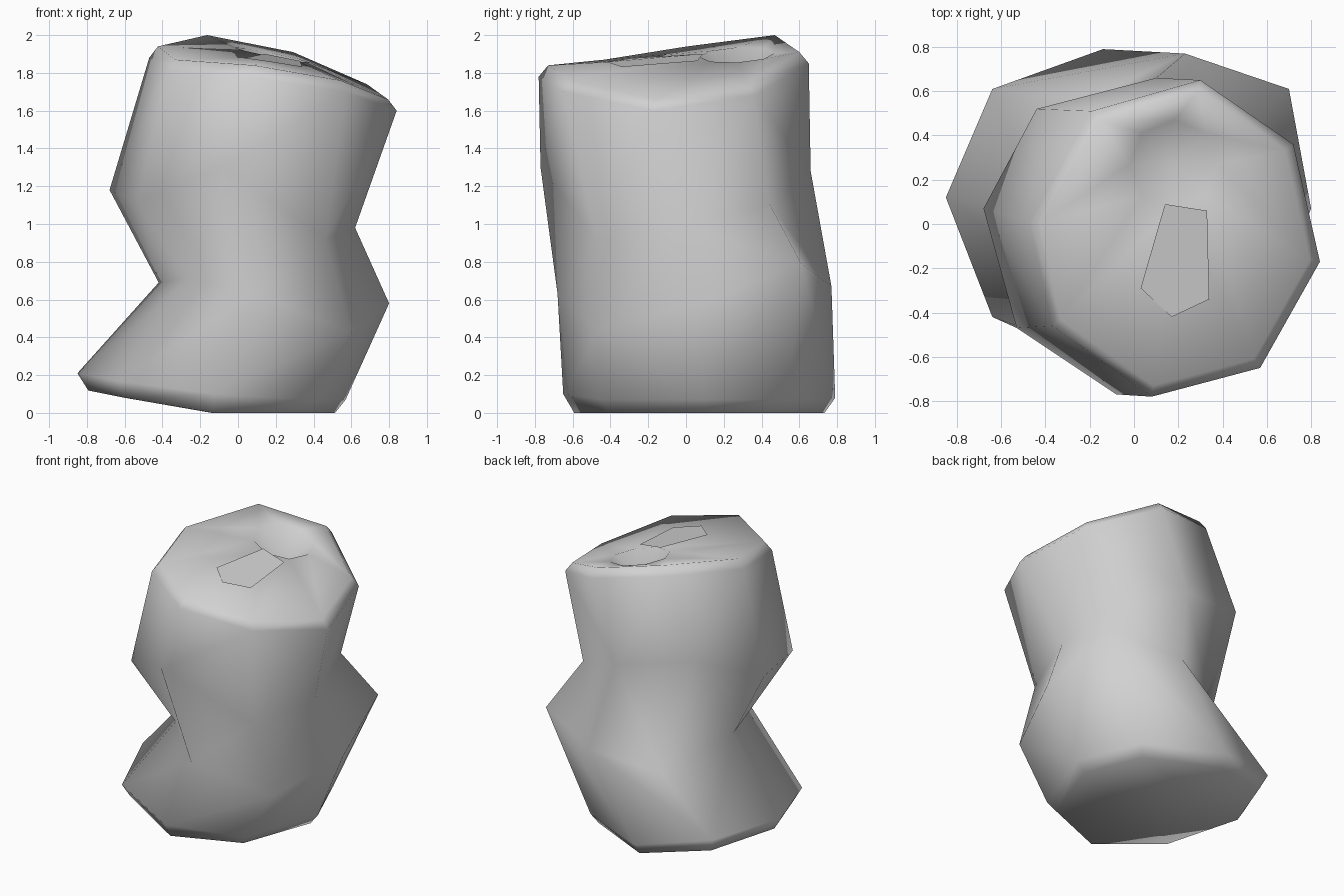
import bpy
import bmesh
from math import cos, sin, pi
from mathutils import Vector
from mathutils.bvhtree import BVHTree

cube = bpy.data.objects.get("Cube")
if cube:
    bpy.data.objects.remove(cube, do_unlink=True)


def make_material(name, colour):
    material = bpy.data.materials.new(name)
    material.use_nodes = True
    material.diffuse_color = colour
    material.node_tree.nodes["Principled BSDF"].inputs["Base Color"].default_value = colour
    return material


def make_object(name, bm, material, smooth):
    mesh = bpy.data.meshes.new(name)
    bm.to_mesh(mesh)
    for polygon in mesh.polygons:
        polygon.use_smooth = smooth
    mesh.materials.append(material)
    obj = bpy.data.objects.new(name, mesh)
    bpy.context.collection.objects.link(obj)
    return obj


def scaled(ring, factor):
    """Shrink a ring towards its own centre in plan."""
    centre = sum(ring, Vector()) / len(ring)
    return [Vector((centre.x + (p.x - centre.x) * factor,
                    centre.y + (p.y - centre.y) * factor, p.z)) for p in ring]


def to_points(rows):
    return [Vector(row) for row in rows]


def add_ridged_quad(bm, a, b, c, d):
    """Split a quad along the diagonal that stands further out."""
    outward = (c.co - a.co).cross(d.co - b.co)
    if (a.co + c.co - b.co - d.co).dot(outward) > 0:
        triangles = (a, b, c), (a, c, d)
    else:
        triangles = (a, b, d), (b, c, d)
    for triangle in triangles:
        bm.faces.new(triangle)


metal = make_material("bare grey metal", (0.64, 0.64, 0.64, 1.0))

# Octagonal sections, each running counterclockwise from the front corner
foot = to_points([(-.13, -.65, .10), (.37, -.45, .07), (.57, .1, .07), (.39, .54, .07),
                  (-.14, .79, .08), (-.64, .61, .18), (-.85, .12, .21), (-.64, -.42, .17)])
bulge = to_points([(.1, -.68, .63), (.6, -.46, .43), (.8, .07, .58), (.7, .61, .79),
                   (.23, .77, .67), (-.2, .56, .53), (-.42, .05, .69), (-.25, -.36, .71)])
waist = to_points([(-.08, -.77, 1.3), (.46, -.47, .92), (.62, 0, .98), (.52, .44, 1.11),
                   (.1, .66, 1.28), (-.44, .52, 1.39), (-.68, .07, 1.18), (-.53, -.47, 1.12)])
shoulder = to_points([(.08, -.78, 1.78), (.57, -.65, 1.7), (.84, -.17, 1.6), (.72, .36, 1.68),
                      (.3, .65, 1.85), (-.19, .51, 1.94), (-.47, .01, 1.88), (-.37, -.46, 1.81)])

# Rounded base edge and lid rim
base = scaled(foot, .92)
for p in base:
    p.z = max(0, -.2 * p.x - .04)
rim = scaled(shoulder, .93)
for p in rim:
    p.z += .06

# Edge of the dimple pressed into the lid
dent_centre = Vector((.18, .27, 1.72))
dent = []
for i in range(len(rim)):
    angle = -pi / 2 + i * pi / 4
    x, y = .2 * cos(angle), .2 * sin(angle)
    dent.append(Vector((dent_centre.x + x, dent_centre.y + y, 1.895 - .2 * x + .05 * y)))

# Crumpled can body lofted through the sections
bm = bmesh.new()
rings = (base, foot, bulge, waist, shoulder, rim, dent)
loops = [[bm.verts.new(p) for p in ring] for ring in rings]
count = len(foot)
for lower, upper in zip(loops, loops[1:]):
    for i in range(count):
        j = (i + 1) % count
        corners = lower[i], lower[j], upper[j], upper[i]
        if upper is loops[2]:
            add_ridged_quad(bm, *corners)
        else:
            bm.faces.new(corners)
bm.faces.new(reversed(loops[0]))
pit = bm.verts.new(dent_centre)
for i in range(count):
    bm.faces.new((loops[-1][i], loops[-1][(i + 1) % count], pit))
bmesh.ops.triangulate(bm, faces=[f for f in bm.faces if len(f.verts) > 3])
bmesh.ops.recalc_face_normals(bm, faces=bm.faces[:])
lid_surface = BVHTree.FromBMesh(bm)
make_object("crushed_can_body", bm, metal, True)
bm.free()

# Thin pull tab resting on the lid
outline = [(.03, -.29), (.17, -.42), (.34, -.34), (.33, .06), (.14, .09)]
bm = bmesh.new()
corners = []
for x, y in outline:
    hit = lid_surface.ray_cast(Vector((x, y, 3)), Vector((0, 0, -1)))[0]
    corners.append(bm.verts.new(hit + Vector((0, 0, .01))))
bm.faces.new(corners)
make_object("pull_tab", bm, metal, False)
bm.free()
